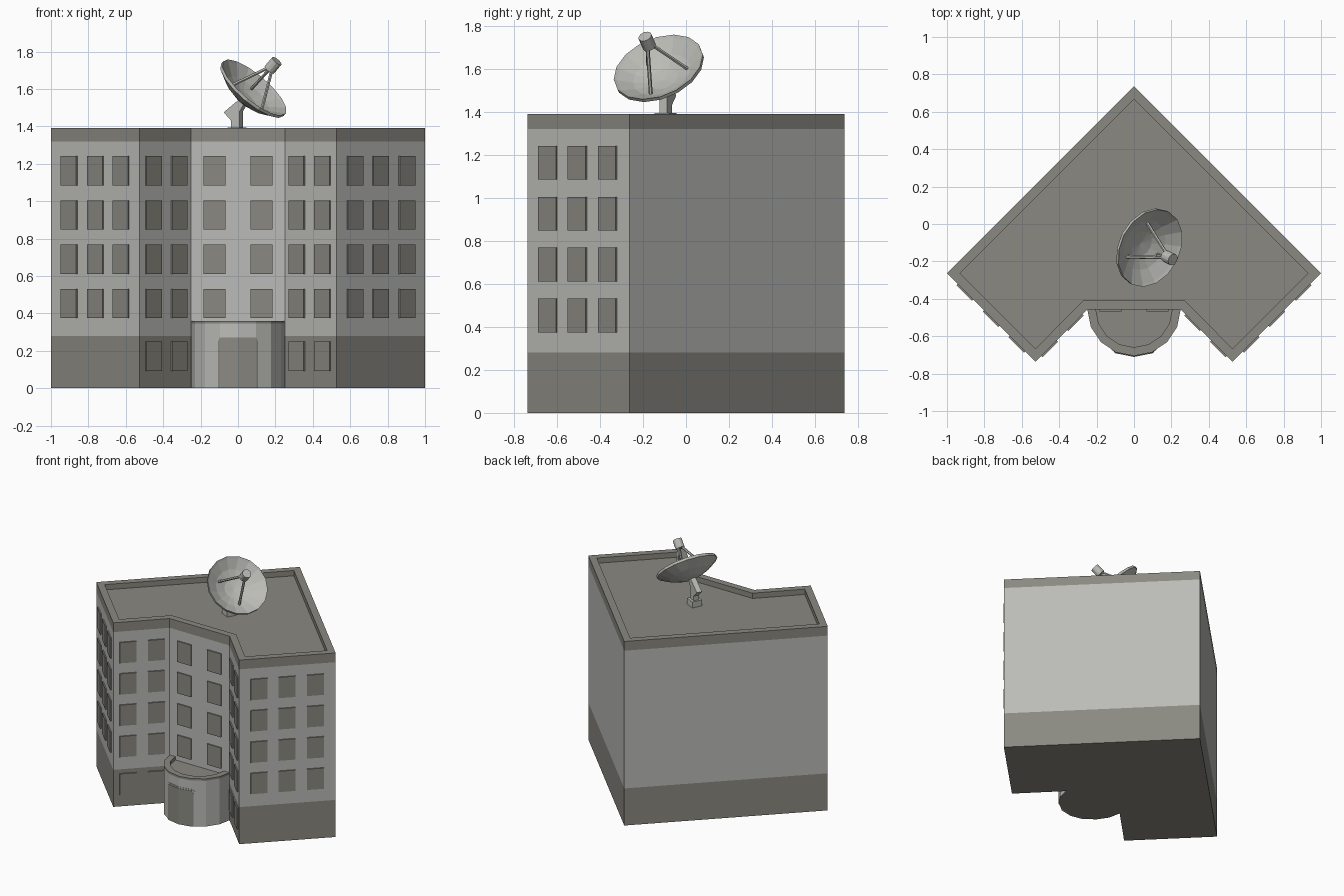
import bpy, bmesh, math
from mathutils import Vector, Matrix

if "Cube" in bpy.data.objects:
    bpy.data.objects.remove(bpy.data.objects["Cube"])

def material(name, rgb):
    m = bpy.data.materials.new(name)
    m.diffuse_color = (*rgb, 1)
    m.use_nodes = True
    m.node_tree.nodes["Principled BSDF"].inputs["Base Color"].default_value = m.diffuse_color
    return m

WALL = material("light grey wall", (0.50, 0.50, 0.48))
TRIM = material("dark warm grey", (0.255, 0.25, 0.22))
DISH = material("dish grey", (0.50, 0.50, 0.47))

def finish(bm, name, *mats):
    bmesh.ops.recalc_face_normals(bm, faces=bm.faces)
    me = bpy.data.meshes.new(name)
    bm.to_mesh(me)
    bm.free()
    for m in mats:
        me.materials.append(m)
    ob = bpy.data.objects.new(name, me)
    bpy.context.collection.objects.link(ob)
    return ob

def stacked_prism(name, outline, levels, bands, rim, drop):
    """Extrude an outline through levels, one material per band, then sink the top."""
    bm = bmesh.new()
    rings = [[bm.verts.new((x, y, z)) for x, y in outline] for z in levels]
    n = len(outline)
    for k, mat in enumerate(bands):
        for i in range(n):
            j = (i + 1) % n
            f = bm.faces.new((rings[k][i], rings[k][j], rings[k+1][j], rings[k+1][i]))
            f.material_index = mat
    bm.faces.new(rings[0]).material_index = 1
    top = bm.faces.new(rings[-1])
    top.material_index = 1
    bmesh.ops.recalc_face_normals(bm, faces=bm.faces)
    bmesh.ops.inset_region(bm, faces=[top], thickness=rim, use_even_offset=True)
    wall = bmesh.ops.extrude_face_region(bm, geom=[top])["geom"]
    bmesh.ops.translate(bm, verts=[g for g in wall if isinstance(g, bmesh.types.BMVert)],
                        vec=(0, 0, -drop))
    if top.is_valid:
        bmesh.ops.delete(bm, geom=[top], context="FACES_ONLY")
    return finish(bm, name, WALL, TRIM)

# Building body: dark base, light wall, dark parapet
half = [(1, -0.263), (0.526, -0.737), (0.25, -0.458)]
outline = [(0, 0.737)] + half + [(-x, y) for x, y in reversed(half)]
stacked_prism("building", outline, (0, 0.28, 1.32, 1.39), (1, 0, 1), 0.05, 0.04)

# Rounded entrance porch
CY, R = -0.455, 0.25
arc = [(R * math.cos(a), CY - R * math.sin(a)) for a in (math.pi * i / 8 for i in range(9))]
stacked_prism("entrance_porch", [(R, -0.41)] + arc + [(-R, -0.41)],
              (0, 0.345, 0.36), (0, 1), 0.045, 0.025)

# Windows: thin plates spread along each front wall
def windows(name, a, b, fractions, rows):
    a, b = Vector((*a, 0)), Vector((*b, 0))
    along = (b - a).normalized()
    out = Vector((along.y, -along.x, 0))
    bm = bmesh.new()
    for t in fractions:
        for z in rows:
            p = a.lerp(b, t) + Vector((0, 0, z)) + out * 0.003
            m = Matrix((along, out, (0, 0, 1))).transposed().to_4x4()
            bmesh.ops.create_cube(bm, size=1, matrix=Matrix.Translation(p) @ m
                                  @ Matrix.Diagonal((0.117, 0.0115, 0.157, 1)))
    finish(bm, name, TRIM)

rows = [0.453 + 0.2365 * i for i in range(4)]
tip, corner, inner = half[1], half[0], half[2]
flip = lambda p: (-p[0], p[1])
three, two = (0.205, 0.495, 0.79), (0.24, 0.74)
windows("right_wing_windows", tip, corner, three, rows)
windows("left_wing_windows", flip(corner), flip(tip), [1 - t for t in three], rows)
windows("right_inner_windows", inner, tip, two, [0.17] + rows)
windows("left_inner_windows", flip(tip), flip(inner), [1 - t for t in two], [0.17] + rows)
windows("centre_windows", flip(inner), inner, (0.25, 0.75), rows)

# Door and its frame follow the porch facets
def porch_panel(name, width, height, offset, mat):
    r = R + offset
    knee = (r * math.sin(math.pi / 8), r * math.cos(math.pi / 8))
    nxt = (r * math.sin(math.pi / 4), r * math.cos(math.pi / 4))
    t = (width - knee[0]) / (nxt[0] - knee[0])
    end = (width, knee[1] + t * (nxt[1] - knee[1]))
    row = [(-end[0], end[1], height - 0.02), (-knee[0], knee[1], height), (0, r, height),
           (knee[0], knee[1], height), (end[0], end[1], height - 0.02)]
    bm = bmesh.new()
    cols = [[bm.verts.new((x * s, CY - y * s, z)) for s, z in
             ((1, 0), (1, h), (0.96, h), (0.96, 0))] for x, y, h in row]
    for c, d in zip(cols, cols[1:]):
        for k in range(4):
            bm.faces.new((c[k], d[k], d[(k + 1) % 4], c[(k + 1) % 4]))
    bm.faces.new(cols[0])
    bm.faces.new(cols[-1])
    finish(bm, name, mat)

porch_panel("door_frame", 0.12, 0.28, 0.003, WALL)
porch_panel("door", 0.107, 0.27, 0.006, TRIM)

# Satellite dish: spun double-sided bowl, tilted along its axis
axis = Vector((0.614, -0.314, 0.725)).normalized()
side = Vector((0, 0, 1)).cross(axis).normalized()
frame = Matrix.Translation((0.085, -0.128, 1.605)) @ Matrix(
    (axis.cross(side) * -1, side * -1, axis)).transposed().to_4x4()

SIDES, DEPTH, RIM = 16, 0.085, 0.218
bowl = lambda r: DEPTH * ((r / RIM) ** 2 - 1)
inside = [(r, bowl(r) + 0.004) for r in (0.07, 0.14, 0.205)]
outside = [(RIM, 0.004), (RIM, -0.014), (0.145, bowl(0.145) - 0.012), (0.07, bowl(0.07) - 0.012)]
bm = bmesh.new()
rings = [[bm.verts.new((r * math.cos(2 * math.pi * i / SIDES),
                        r * math.sin(2 * math.pi * i / SIDES), z)) for i in range(SIDES)]
         for r, z in inside + outside]
for p, q in zip(rings, rings[1:]):
    for i in range(SIDES):
        j = (i + 1) % SIDES
        bm.faces.new((p[i], p[j], q[j], q[i]))
for ring, z in ((rings[0], -DEPTH + 0.004), (rings[-1], -DEPTH - 0.012)):
    c = bm.verts.new((0, 0, z))
    for i in range(SIDES):
        bm.faces.new((ring[i], ring[(i + 1) % SIDES], c))
finish(bm, "satellite_dish", DISH).matrix_world = frame

def rod(name, a, b, r, sides):
    a, b = Vector(a), Vector(b)
    bm = bmesh.new()
    bmesh.ops.create_cone(bm, cap_ends=True, segments=sides, radius1=r, radius2=r,
                          depth=(b - a).length)
    ob = finish(bm, name, DISH)
    ob.matrix_world = frame @ Matrix.Translation((a + b) / 2) @ \
        (b - a).to_track_quat("Z", "Y").to_matrix().to_4x4()

# Feed horn and the three struts holding it
rod("feed_horn", (0, 0, 0.135), (0, 0, 0.2), 0.032, 12)
to_local = frame.to_3x3().inverted()
for k, v in enumerate([(-0.01, 0.14, 0), (-0.13, 0.05, 0), (-0.09, -0.10, 0)]):
    d = to_local @ Vector(v)
    ang = math.atan2(d.y, d.x) if k == 0 else base + k * 2 * math.pi / 3 * turn
    if k == 0:
        base = ang
        nd = to_local @ Vector((-0.13, 0.05, 0))
        turn = 1 if (math.atan2(nd.y, nd.x) - ang) % (2 * math.pi) < math.pi else -1
    rod(f"strut_{k + 1}", (0.125 * math.cos(ang), 0.125 * math.sin(ang), bowl(0.125)),
        (0.012 * math.cos(ang), 0.012 * math.sin(ang), 0.145), 0.009, 6)

# Mast with angled bracket, turned to the dish heading
turn_z = Matrix.Translation((-0.005, -0.095, 1.35)) @ Matrix.Rotation(
    math.atan2(axis.y, axis.x), 4, "Z")
profile = [(-0.025, 0), (0.025, 0), (0.025, 0.13), (0.055, 0.175), (0.03, 0.2),
           (-0.07, 0.125), (-0.025, 0.08)]
bm = bmesh.new()
a, b = [[bm.verts.new((x, y, z)) for x, z in profile] for y in (-0.02, 0.02)]
bm.faces.new(a)
bm.faces.new(b)
for i in range(len(profile)):
    j = (i + 1) % len(profile)
    bm.faces.new((a[i], a[j], b[j], b[i]))
finish(bm, "dish_mast", DISH).matrix_world = turn_z

# Mast footing
bm = bmesh.new()
bmesh.ops.create_cube(bm, size=1, matrix=Matrix.Translation((0, 0, 0.02))
                      @ Matrix.Diagonal((0.075, 0.075, 0.05, 1)))
finish(bm, "mast_footing", DISH).matrix_world = turn_z
